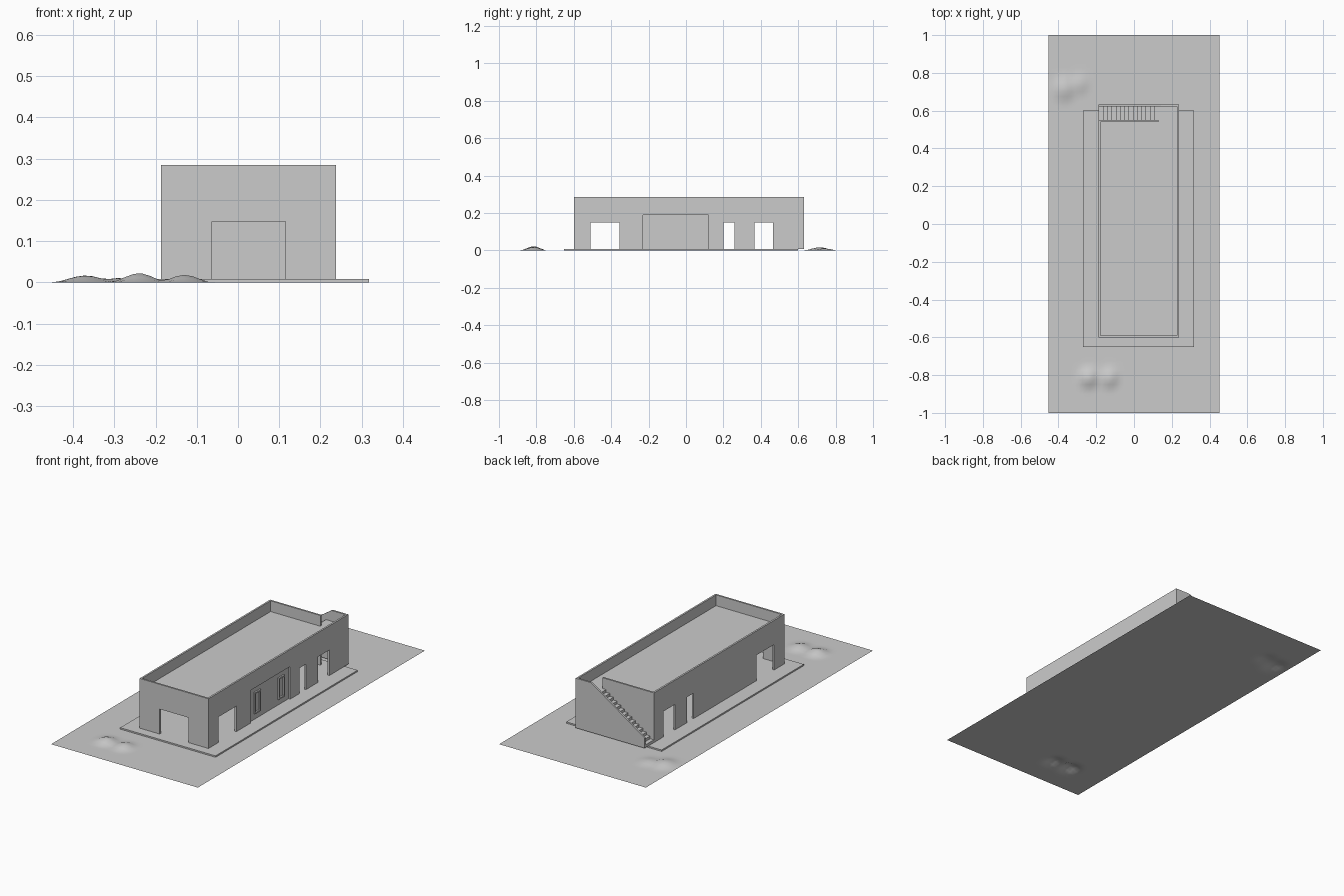
import bpy, bmesh, math

if "Cube" in bpy.data.objects:
    bpy.data.objects.remove(bpy.data.objects["Cube"])

FLOOR, ROOF, TOP = 0.008, 0.225, 0.285
X0, X1, Y0, Y1 = -0.187, 0.238, -0.60, 0.632
T = 0.01                      # wall thickness
SY, SX = 0.54, 0.13           # stair wall position, top of the stair


def prism(name, pts, axis, lo, hi):
    """Extrude a 2D outline along x (points y,z), y (points x,z) or z (points x,y)."""
    place = {'x': lambda a, b: (lo, a, b),
             'y': lambda a, b: (a, lo, b),
             'z': lambda a, b: (a, b, lo)}[axis]
    step = [hi - lo if axis == k else 0 for k in 'xyz']
    bm = bmesh.new()
    face = bm.faces.new([bm.verts.new(place(a, b)) for a, b in pts])
    ext = bmesh.ops.extrude_face_region(bm, geom=[face], use_keep_orig=True)
    bmesh.ops.translate(bm, vec=step,
                        verts=[g for g in ext['geom'] if isinstance(g, bmesh.types.BMVert)])
    bmesh.ops.recalc_face_normals(bm, faces=bm.faces)
    return finish(name, bm)


def finish(name, bm):
    mesh = bpy.data.meshes.new(name)
    bm.to_mesh(mesh)
    bm.free()
    obj = bpy.data.objects.new(name, mesh)
    bpy.context.collection.objects.link(obj)
    return obj


def box(name, x, y, z):
    return prism(name, [(x[0], y[0]), (x[1], y[0]), (x[1], y[1]), (x[0], y[1])], 'z', *z)


def wall(name, a, b, openings, axis, lo, hi, top=TOP):
    """Wall outline with door openings notched up from the floor."""
    pts = [(a, FLOOR)]
    for s, e, h in openings:
        pts += [(s, FLOOR), (s, h), (e, h), (e, FLOOR)]
    return prism(name, pts + [(b, FLOOR), (b, top), (a, top)], axis, lo, hi)


# ground with two low double mounds
MOUNDS = [(-0.24, -0.815, 0.075, 0.075, 0.023), (-0.13, -0.815, 0.07, 0.075, 0.019),
          (-0.37, 0.715, 0.085, 0.09, 0.017), (-0.29, 0.74, 0.07, 0.075, 0.011)]
bm = bmesh.new()
bmesh.ops.create_grid(bm, x_segments=45, y_segments=80, size=1)
for v in bm.verts:
    v.co.x *= 0.4525
    for cx, cy, rx, ry, h in MOUNDS:
        r = math.hypot((v.co.x - cx) / rx, (v.co.y - cy) / ry)
        if r < 1:
            v.co.z = max(v.co.z, h * (0.5 + 0.5 * math.cos(math.pi * r)))
for f in bm.faces:
    f.smooth = True
finish("ground", bm)

# paved base
box("base_slab", (-0.27, 0.318), (-0.652, 0.60), (0, FLOOR))

# outer walls with openings
doors = [(-0.51, -0.355, 0.15), (0.20, 0.258, 0.15), (0.365, 0.465, 0.15)]
gate = (-0.23, 0.12, 0.19)
wall("left_wall", Y0, SY + T, doors, 'x', X0, X0 + T)
wall("right_wall", Y0, Y1, [doors[0], gate] + doors[1:], 'x', X1 - T, X1)
wall("front_wall", X0 + T, X1 - T, [(-0.063, 0.115, 0.147)], 'y', Y0, Y0 + T)
wall("stair_inner_wall", X0 + T, SX, [], 'y', SY, SY + T)

# back wall whose top slopes down beside the stair
prism("back_wall", [(X0, FLOOR), (X1 - T, FLOOR), (X1 - T, TOP), (SX + 0.012, TOP),
                    (X0, 0.065)], 'y', Y1 - T, Y1)

# flat roof, L-shaped round the stair
prism("roof", [(X0 + T, Y0 + T), (X1 - T, Y0 + T), (X1 - T, Y1 - T), (SX, Y1 - T),
               (SX, SY), (X0 + T, SY)], 'z', ROOF - 0.01, ROOF)

# stair flight
N = 14
run, rise = (SX - X0) / N, (ROOF - FLOOR) / N
steps = []
for i in range(N):
    steps += [(X0 + i * run, FLOOR + i * rise), (X0 + i * run, FLOOR + (i + 1) * rise)]
steps += [(SX, ROOF), (SX, ROOF - 0.025), (X0 + run, FLOOR)]
prism("stair", steps, 'y', SY + T, Y1 - T)

# closed gate set back in its opening, with two raised upright frames
gx = X1 - T
box("gate_panel", (gx - 0.006, gx), (gate[0], gate[1]), (FLOOR, gate[2]))
for side in (-1, 1):
    c = -0.055 + side * 0.105
    for k in (-1, 1):
        box("gate_frame_upright", (gx, gx + 0.008), (c + k * 0.022 - 0.004, c + k * 0.022 + 0.004),
            (0.04, 0.16))
    for z in (0.04, 0.152):
        box("gate_frame_rail", (gx, gx + 0.008), (c - 0.018, c + 0.018), (z, z + 0.008))
